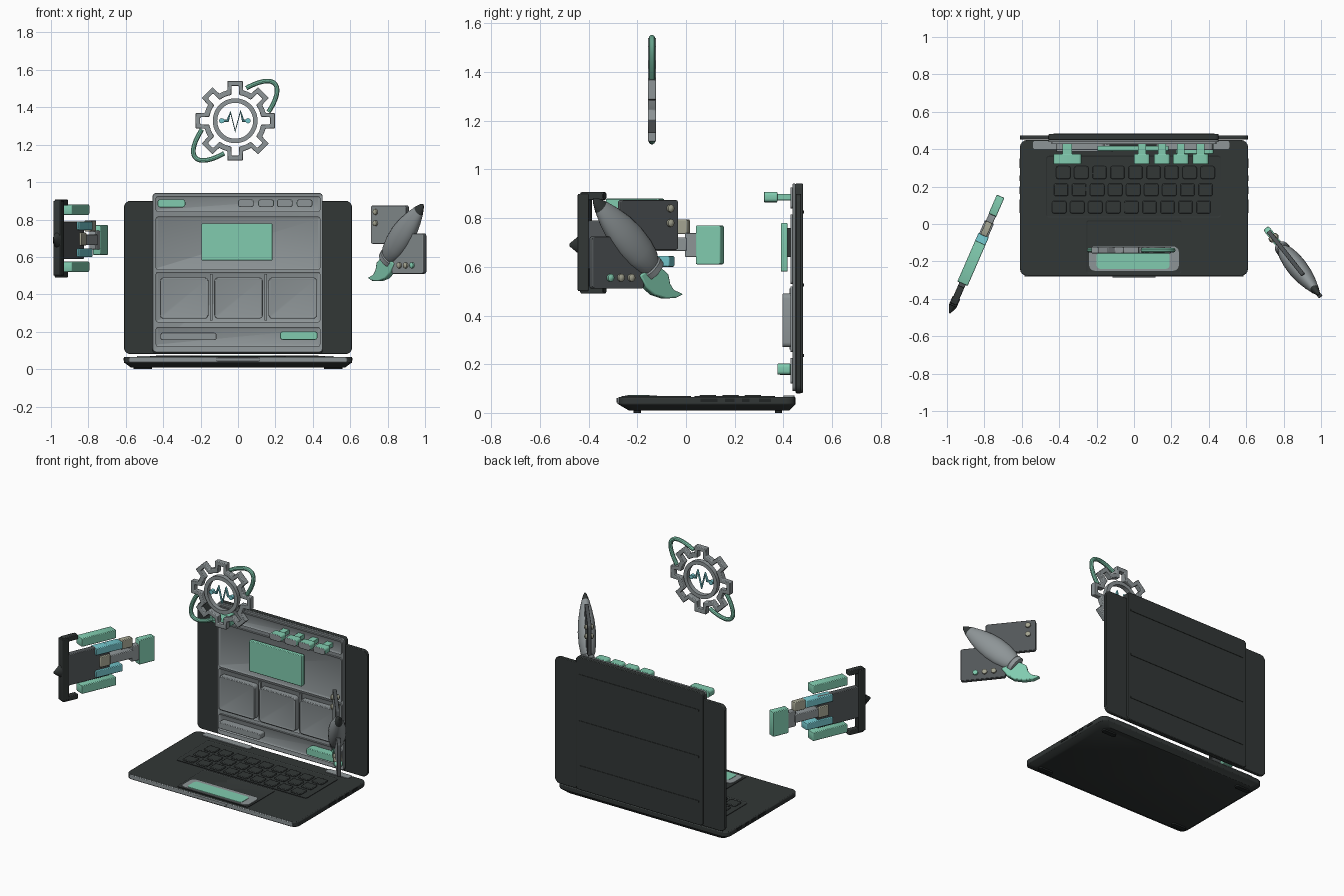
import bpy, bmesh, math
from mathutils import Matrix, Vector

if "Cube" in bpy.data.objects:
    bpy.data.objects.remove(bpy.data.objects["Cube"])

COL = {
    "charcoal": (0.032, 0.038, 0.037), "grey": (0.27, 0.30, 0.31), "mint": (0.22, 0.60, 0.43),
    "cyan": (0.17, 0.56, 0.60), "sand": (0.38, 0.38, 0.29), "slate": (0.085, 0.095, 0.10),
    "black": (0.015, 0.018, 0.018),
}
MATS = {}
for n, c in COL.items():
    MATS[n] = bpy.data.materials.new(n)
    MATS[n].diffuse_color = (*c, 1)

I = Matrix.Identity(4)
FLAT = Matrix.Rotation(-math.pi / 2, 4, 'X')      # outline (x,z) -> world (x,y), depth -> -z
PLUG = Matrix.Translation((-0.985, -0.475, 0)) @ Matrix.Rotation(math.atan2(0.917, 0.4), 4, 'Z')
ROCKET = Matrix.Translation((0.70, -0.015, 0)) @ Matrix.Rotation(math.atan2(-0.78, 0.62), 4, 'Z')


def finish(name, bm, mats, M=I, bevel=0):
    bmesh.ops.recalc_face_normals(bm, faces=bm.faces)
    bm.transform(M)
    me = bpy.data.meshes.new(name)
    bm.to_mesh(me)
    bm.free()
    ob = bpy.data.objects.new(name, me)
    bpy.context.collection.objects.link(ob)
    for m in mats:
        me.materials.append(MATS[m])
    if bevel:
        b = ob.modifiers.new("bevel", 'BEVEL')
        b.width, b.segments, b.limit_method = bevel, 2, 'ANGLE'
        b.angle_limit = math.radians(50)
    return ob


def rrect(x0, x1, z0, z1, r=0.0, n=4):
    """Rounded rectangle outline."""
    if r <= 0:
        return [(x0, z0), (x1, z0), (x1, z1), (x0, z1)]
    pts = []
    for cx, cz, a0 in ((x1 - r, z0 + r, -90), (x1 - r, z1 - r, 0), (x0 + r, z1 - r, 90), (x0 + r, z0 + r, 180)):
        for i in range(n + 1):
            a = math.radians(a0 + 90 * i / n)
            pts.append((cx + r * math.cos(a), cz + r * math.sin(a)))
    return pts


def prism(name, pts, d0, d1, mat, M=I, bevel=0, inset=0, sink=0.005, front=None):
    """Outline in local x,z extruded from depth d0 (front) to d1."""
    bm = bmesh.new()
    a = [bm.verts.new((x, d0, z)) for x, z in pts]
    b = [bm.verts.new((x, d1, z)) for x, z in pts]
    f = bm.faces.new(a)
    bm.faces.new(b[::-1])
    for i in range(len(pts)):
        j = (i + 1) % len(pts)
        bm.faces.new((a[i], b[i], b[j], a[j]))
    if front:
        f.material_index = 1
    if inset:
        bmesh.ops.recalc_face_normals(bm, faces=bm.faces)
        bmesh.ops.inset_region(bm, faces=[f], thickness=inset, depth=-sink)
    return finish(name, bm, [mat] + ([front] if front else []), M, bevel)


def ring(name, outer, inner, d0, d1, mat, M, bevel=0):
    bm = bmesh.new()
    loops = [[bm.verts.new((x, d, z)) for x, z in p] for p, d in ((outer, d0), (outer, d1), (inner, d1), (inner, d0))]
    n = len(outer)
    for k in range(4):
        p, q = loops[k], loops[(k + 1) % 4]
        for i in range(n):
            j = (i + 1) % n
            bm.faces.new((p[i], p[j], q[j], q[i]))
    return finish(name, bm, [mat], M, bevel)


def revolve(name, prof, mats, M, flat=1.0, split=None, seg=24):
    """Profile of (height, radius) turned about local z; faces above split get mats[1]."""
    bm = bmesh.new()
    rows = [[bm.verts.new((r * math.cos(2 * math.pi * i / seg), flat * r * math.sin(2 * math.pi * i / seg), h))
             for i in range(seg)] for h, r in prof]
    for k in range(len(rows) - 1):
        for i in range(seg):
            j = (i + 1) % seg
            f = bm.faces.new((rows[k][i], rows[k][j], rows[k + 1][j], rows[k + 1][i]))
            f.material_index = int(split is not None and prof[k][0] >= split)
    bm.faces.new(rows[0][::-1])
    bm.faces.new(rows[-1])
    return finish(name, bm, mats, M)


def tube(name, pts, r, mat):
    cu = bpy.data.curves.new(name, 'CURVE')
    cu.dimensions, cu.bevel_depth, cu.bevel_resolution, cu.use_fill_caps = '3D', r, 3, True
    s = cu.splines.new('POLY')
    s.points.add(len(pts) - 1)
    for p, c in zip(s.points, pts):
        p.co = (*c, 1)
    ob = bpy.data.objects.new(name, cu)
    bpy.context.collection.objects.link(ob)
    cu.materials.append(MATS[mat])
    bpy.ops.object.select_all(action='DESELECT')
    ob.select_set(True)
    bpy.context.view_layer.objects.active = ob
    bpy.ops.object.convert(target='MESH')


# Laptop base with a tapered underside and a grey front edge
prism("base_deck", rrect(-0.61, 0.61, -0.278, 0.45, 0.04), -0.066, -0.032, "charcoal", FLAT, 0.006)
bm = bmesh.new()
lo = [bm.verts.new((x, y, 0.01)) for x, y in rrect(-0.575, 0.575, -0.235, 0.425, 0.04)]
hi = [bm.verts.new((x, y, 0.033)) for x, y in rrect(-0.605, 0.605, -0.274, 0.447, 0.04)]
bm.faces.new(lo)
bm.faces.new(hi)
for i in range(len(lo)):
    j = (i + 1) % len(lo)
    bm.faces.new((lo[i], lo[j], hi[j], hi[i]))
finish("base_underside", bm, ["charcoal"])
prism("front_edge", rrect(-0.585, 0.585, 0.036, 0.063, 0.01), -0.281, -0.27, "grey", I, 0.003)
prism("opening_lip", rrect(-0.115, 0.115, 0.042, 0.061, 0.006), -0.285, -0.275, "grey", I, 0.002)
for x in (-0.51, 0.51):
    for y in (-0.2, 0.38):
        prism("foot", rrect(x - 0.05, x + 0.05, y - 0.015, y + 0.015, 0.014), -0.012, 0, "black", FLAT)

# Keyboard, trackpad, side ports
prism("keyboard_tray", rrect(-0.47, 0.465, 0.035, 0.365, 0.015), -0.069, -0.06, "charcoal", FLAT, 0, 0.01, 0.005)
for r, y in enumerate((0.275, 0.183, 0.09)):
    for k in range(9):
        x = -0.39 + 0.0965 * k + (0.012, 0.0, -0.01)[r]
        prism("key", rrect(x - 0.038, x + 0.038, y - 0.034, y + 0.034, 0.01, 2), -0.074, -0.063, "charcoal", FLAT, 0.004)
prism("trackpad", rrect(-0.255, 0.255, -0.265, 0.02, 0.015), -0.069, -0.06, "charcoal", FLAT, 0, 0.006, 0.003)
prism("trackpad_glow_rim", rrect(-0.24, 0.24, -0.25, -0.12, 0.03), -0.0705, -0.064, "grey", FLAT)
prism("trackpad_glow", rrect(-0.2, 0.19, -0.24, -0.15, 0.02), -0.073, -0.064, "mint", FLAT)
for x0, x1 in ((-0.54, -0.2), (0.34, 0.51)):
    prism("hinge_plate", rrect(x0, x1, 0.40, 0.445, 0.012), -0.071, -0.063, "grey", FLAT)
for s in (-1, 1):
    for y0, y1 in ((0.06, 0.13), (0.16, 0.2), (0.23, 0.26), (0.3, 0.35)):
        xs = sorted((s * 0.6, s * 0.613))
        prism("side_port", rrect(xs[0], xs[1], y0, y1), -0.06, -0.045, "black", FLAT)

# Lid and the taller interface panel set into it
prism("lid", rrect(-0.61, 0.61, 0.08, 0.90, 0.035), 0.452, 0.473, "charcoal", I, 0.004)
prism("panel_back", rrect(-0.457, 0.453, 0.082, 0.942, 0.02), 0.449, 0.481, "charcoal", I, 0.004)
prism("panel_front", rrect(-0.457, 0.453, 0.09, 0.942, 0.02), 0.437, 0.45, "grey", I, 0.003, 0.012, 0.003)
for z in (0.235, 0.525, 0.825):
    prism("back_rib", rrect(-0.43, 0.43, z - 0.006, z + 0.006), 0.48, 0.484, "charcoal")
for nm, z0, z1 in (("header", 0.84, 0.925), ("hero", 0.53, 0.815), ("gallery", 0.25, 0.52), ("footer", 0.12, 0.225)):
    prism(nm + "_section", rrect(-0.44, 0.44, z0, z1, 0.012), 0.429, 0.441, "grey", I, 0, 0.011, 0.006)

# Interface blocks that float in front of the panel
prism("hero_mount", rrect(-0.13, 0.12, 0.64, 0.76), 0.415, 0.44, "charcoal")
prism("hero_picture", rrect(-0.195, 0.185, 0.58, 0.78, 0.008), 0.39, 0.417, "mint", I, 0.004)
for x in (-0.288, 0.003, 0.293):
    prism("gallery_card", rrect(x - 0.13, x + 0.13, 0.27, 0.49, 0.02), 0.395, 0.438, "grey", I, 0.005, 0.012, 0.003)
for x in (-0.143, 0.148):
    prism("card_divider", rrect(x - 0.007, x + 0.007, 0.26, 0.51), 0.425, 0.438, "grey")


def button(name, x0, x1, z0, z1, y0, y1, face):
    prism(name, rrect(x0, x1, z0, z1, 0.014), y0, y1, "mint", I, 0.003, 0, 0, face)
    c, w = (x0 + x1) / 2, min(0.025, (x1 - x0) / 4)
    prism(name + "_stem", rrect(c - w, c + w, z0 + 0.008, z1 - 0.008), y1 - 0.003, 0.44, "mint")


button("menu_badge", -0.43, -0.282, 0.865, 0.908, 0.32, 0.375, "mint")
for x in (0.042, 0.15, 0.25, 0.356):
    button("menu_button", x - 0.042, x + 0.042, 0.866, 0.908, 0.32, 0.375, "grey")
button("footer_button", 0.225, 0.425, 0.157, 0.202, 0.375, 0.43, "mint")
prism("footer_bar", rrect(-0.415, -0.115, 0.155, 0.195, 0.012), 0.385, 0.438, "grey", I, 0.003)

# Gear emblem: outlined gear, inner ring, pulse line and orbit
GEAR = Matrix.Translation((-0.015, -0.14, 1.328))


def polar(r, deg):
    return (r * math.cos(math.radians(deg)), r * math.sin(math.radians(deg)))


def gear(root, top, a, b):
    p = []
    for k in range(8):
        c = 45 * k
        p += [polar(root, c - a), polar(top, c - b), polar(top, c + b), polar(root, c + a), polar(root, c + 22.5)]
    return p


ring("gear_outline", gear(0.168, 0.217, 14.5, 10.8), gear(0.14, 0.188, 8.5, 5.8), -0.017, 0.017, "grey", GEAR, 0.004)
ring("gear_inner_ring", [polar(0.12, 7.5 * i) for i in range(48)], [polar(0.096, 7.5 * i) for i in range(48)],
     -0.015, 0.015, "grey", GEAR)
pulse = [(-0.072, 0), (-0.04, 0), (-0.025, 0.045), (0.0, -0.055), (0.028, 0.05), (0.042, 0), (0.068, 0)]
tube("pulse_line", [GEAR @ Vector((x, 0, z)) for x, z in pulse], 0.009, "cyan")
for x in (-0.072, 0.068):
    prism("pulse_end", [(x + 0.014 * math.cos(i * 0.5236), 0.014 * math.sin(i * 0.5236)) for i in range(12)],
          -0.012, 0.012, "cyan", GEAR)
for side in (0, 180):
    arc = []
    for i in range(-56, 57, 4):
        p = Vector((0.29 * math.cos(math.radians(i + side)), 0, 0.105 * math.sin(math.radians(i + side))))
        arc.append(GEAR @ (Matrix.Rotation(math.radians(-43), 4, 'Y') @ p))
    tube("orbit_arc", arc, 0.013, "mint")

# Plug tool on the left: (name, u0, u1, z0, z1, half thickness, colour)
for nm, u0, u1, z0, z1, h, m in (
        ("plug_frame", 0.04, 0.09, 0.50, 0.90, 0.022, "charcoal"),
        ("plug_clip_top", 0.05, 0.155, 0.875, 0.907, 0.018, "charcoal"),
        ("plug_clip_bottom", 0.05, 0.155, 0.49, 0.522, 0.018, "charcoal"),
        ("plug_card", 0.085, 0.37, 0.59, 0.79, 0.018, "slate"),
        ("plug_bar_top", 0.17, 0.41, 0.825, 0.88, 0.03, "mint"),
        ("plug_bar_bottom", 0.17, 0.41, 0.52, 0.575, 0.03, "mint"),
        ("plug_pin_top", 0.27, 0.455, 0.745, 0.79, 0.03, "cyan"),
        ("plug_pin_bottom", 0.27, 0.455, 0.60, 0.645, 0.03, "cyan"),
        ("plug_core", 0.35, 0.53, 0.665, 0.72, 0.026, "grey"),
        ("plug_spacer", 0.30, 0.37, 0.66, 0.73, 0.03, "sand"),
        ("plug_tab", 0.45, 0.53, 0.735, 0.795, 0.018, "sand"),
        ("plug_neck", 0.52, 0.58, 0.64, 0.74, 0.02, "grey"),
        ("plug_socket", 0.57, 0.68, 0.61, 0.77, 0.022, "mint")):
    prism(nm, rrect(u0, u1, z0, z1, 0.007, 2), -h, h, m, PLUG, 0.004)
revolve("plug_nub", [(0, 0.04), (0.045, 0.006)], ["charcoal"],
        PLUG @ Matrix.Translation((0.042, 0, 0.69)) @ Matrix.Rotation(-math.pi / 2, 4, 'Y'), 0.6)

# Rocket brush on the right: two cards, studs, body and bristle
for nm, w0, w1, z0, z1, m in (("upper_card", 0.03, 0.33, 0.67, 0.875, "grey"),
                              ("lower_card", 0.21, 0.48, 0.51, 0.725, "grey")):
    prism(nm, rrect(w0, w1, z0, z1, 0.012), -0.012, 0.012, "slate", ROCKET, 0.003, 0, 0, m)
for w, z, m in ((0.075, 0.84, "sand"), (0.075, 0.78, "sand"), (0.28, 0.555, "sand"), (0.335, 0.555, "sand"),
                (0.39, 0.555, "mint")):
    revolve("card_stud", [(-0.028, 0.006), (-0.022, 0.016), (0.022, 0.016), (0.028, 0.006)], [m],
            ROCKET @ Matrix.Translation((w, 0, z)) @ Matrix.Rotation(math.pi / 2, 4, 'X'), 1, None, 12)
axis = ROCKET @ Matrix.Translation((0.165, 0, 0.60)) @ Matrix.Rotation(math.atan2(0.305, 0.285), 4, 'Y')
revolve("rocket_body", [(0, 0.045), (0.03, 0.062), (0.09, 0.074), (0.16, 0.077), (0.23, 0.07), (0.30, 0.053),
                        (0.36, 0.033), (0.40, 0.014), (0.413, 0.002)], ["grey", "charcoal"], axis, 0.7, 0.36)
revolve("brush_collar", [(-0.03, 0.045), (-0.026, 0.054), (0.0, 0.056), (0.006, 0.05)], ["grey"], axis, 0.7)
prism("brush_bristle", [(0.235, 0.565), (0.17, 0.60), (0.12, 0.595), (0.085, 0.57), (0.075, 0.53), (0.055, 0.505),
                        (0.005, 0.488), (0.045, 0.472), (0.10, 0.47), (0.16, 0.485), (0.20, 0.515)],
      -0.018, 0.018, "mint", ROCKET, 0.006)

# Smooth shading with sharp edges kept
bpy.ops.object.select_all(action='SELECT')
bpy.context.view_layer.objects.active = bpy.context.scene.objects[0]
bpy.ops.object.shade_smooth_by_angle(angle=math.radians(35))

for m in bpy.data.materials:
    if m.users and not m.is_grease_pencil:
        m.use_nodes = True
        m.node_tree.nodes["Principled BSDF"].inputs["Base Color"].default_value = m.diffuse_color
